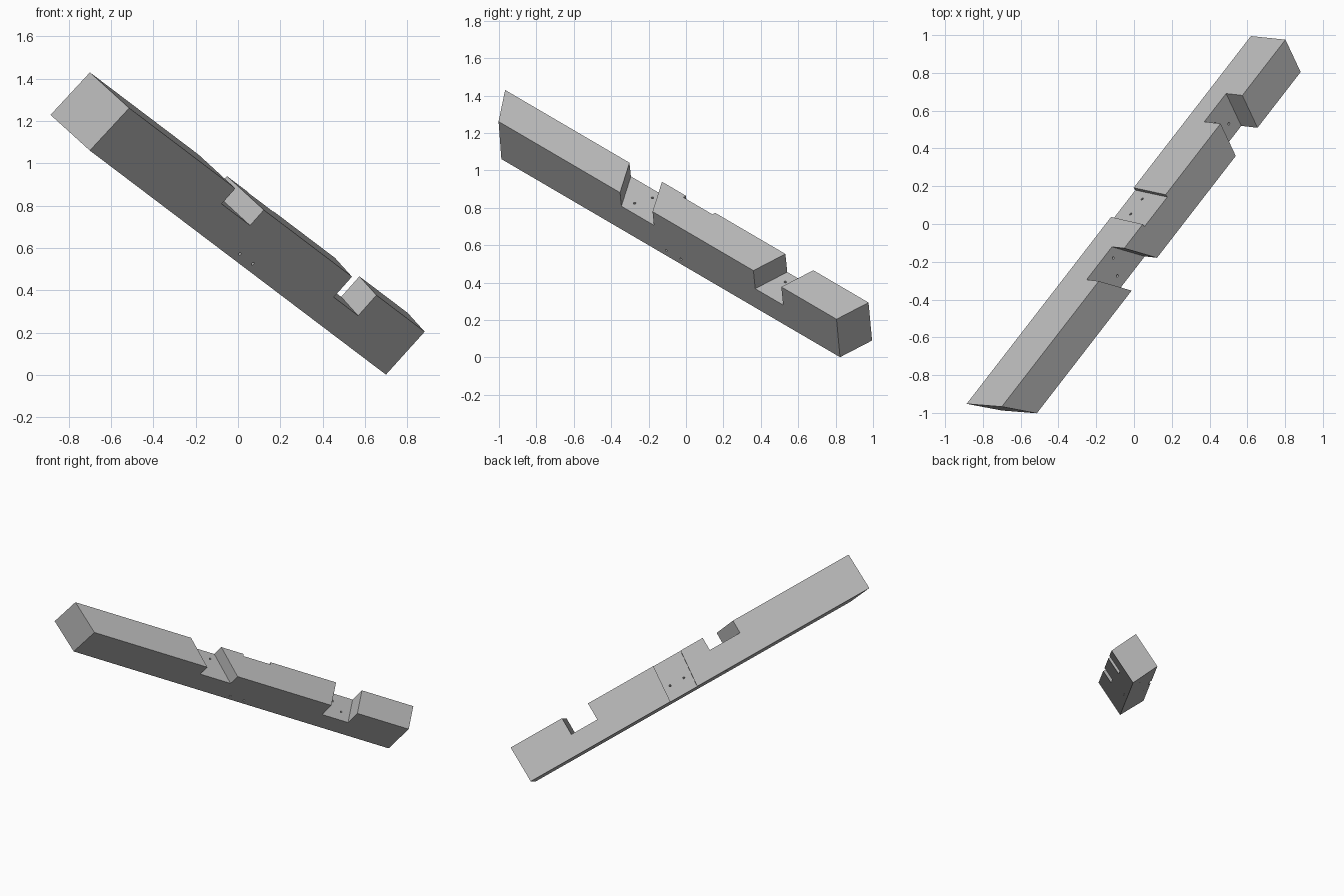
import bpy, bmesh
from mathutils import Vector, Matrix

cube = bpy.data.objects.get("Cube")
if cube:
    bpy.data.objects.remove(cube, do_unlink=True)

grey = bpy.data.materials.new("plain_grey")
grey.use_nodes = True
colour = (0.5, 0.5, 0.5, 1)
grey.diffuse_color = colour
grey.node_tree.nodes["Principled BSDF"].inputs["Base Color"].default_value = colour

# Beam frame: t runs along the beam, a down from its top face, b in from its back face
along = Vector((0.555, 0.718, -0.42)).normalized()
down = Vector((-0.662, 0.076, -0.745))
down = (down - along * down.dot(along)).normalized()
across = down.cross(along)
FRAME = Matrix((along, down, across)).transposed().to_4x4()
FRAME.translation = (-0.70, -0.967, 1.43)
HEIGHT, DEPTH = 0.274, 0.205


def make_object(name, bm):
    bmesh.ops.recalc_face_normals(bm, faces=bm.faces)
    mesh = bpy.data.meshes.new(name)
    bm.to_mesh(mesh)
    bm.free()
    mesh.materials.append(grey)
    obj = bpy.data.objects.new(name, mesh)
    obj.matrix_world = FRAME
    bpy.context.scene.collection.objects.link(obj)
    return obj


def block(name, start, end, a_range, b_range):
    """Block with slanted ends; start and end give (t, slope over a, slope over b)."""
    bm = bmesh.new()
    bmesh.ops.create_cube(bm, size=1)
    for v in bm.verts:
        a = a_range[v.co.y > 0]
        b = b_range[v.co.z > 0]
        t, slope_a, slope_b = end if v.co.x > 0 else start
        v.co = (t + slope_a * a + slope_b * b, a, b)
    return make_object(name, bm)


def nail_hole(name, p, q, radius=0.007):
    p, q = Vector(p), Vector(q)
    axis = q - p
    bm = bmesh.new()
    turn = axis.to_track_quat('Z', 'Y').to_matrix().to_4x4()
    bmesh.ops.create_cone(bm, cap_ends=True, segments=12, radius1=radius, radius2=radius,
                          depth=axis.length * 1.3,
                          matrix=Matrix.Translation((p + q) / 2) @ turn)
    return make_object(name, bm)


# Timber with obliquely sawn ends
beam = block("timber_beam", (0, -0.03, 0.725), (2.706, -0.01, -0.2), (0, HEIGHT), (0, DEPTH))

# Skewed housings in the top face and a shallow one in the back face
over = (-0.1, DEPTH + 0.1)
cutters = [
    block("steep_housing_cutter", (0.926, 0, 0.62), (1.168, 0, 0.62), (-0.1, 0.098), over),
    block("deep_housing_cutter", (2.087, 0, -0.2), (2.295, 0, -0.2), (-0.1, 0.13), over),
    block("back_housing_cutter", (1.345, 0.09, 0), (1.563, 0.08, 0),
          (-0.1, HEIGHT + 0.1), (-0.1, 0.018)),
]

# Nail holes through the top housings
for t, b in ((1.135, 0.051), (1.091, 0.142), (2.134, 0.064), (2.2, 0.133)):
    cutters.append(nail_hole("top_nail_cutter", (t, 0.07, b), (t, HEIGHT, b)))
# Slanted nail holes through the back housing
for t in (1.53, 1.42):
    cutters.append(nail_hole("back_nail_cutter", (t, 0.174, 0.018), (t - 0.048, 0.236, DEPTH)))

for cutter in cutters:
    cut = beam.modifiers.new(cutter.name, 'BOOLEAN')
    cut.operation = 'DIFFERENCE'
    cut.solver = 'EXACT'
    cut.object = cutter

# Apply the cuts and remove the cutters
bpy.context.view_layer.update()
graph = bpy.context.evaluated_depsgraph_get()
carved = bpy.data.meshes.new_from_object(beam.evaluated_get(graph))
beam.modifiers.clear()
beam.data = carved
for cutter in cutters:
    bpy.data.objects.remove(cutter, do_unlink=True)
